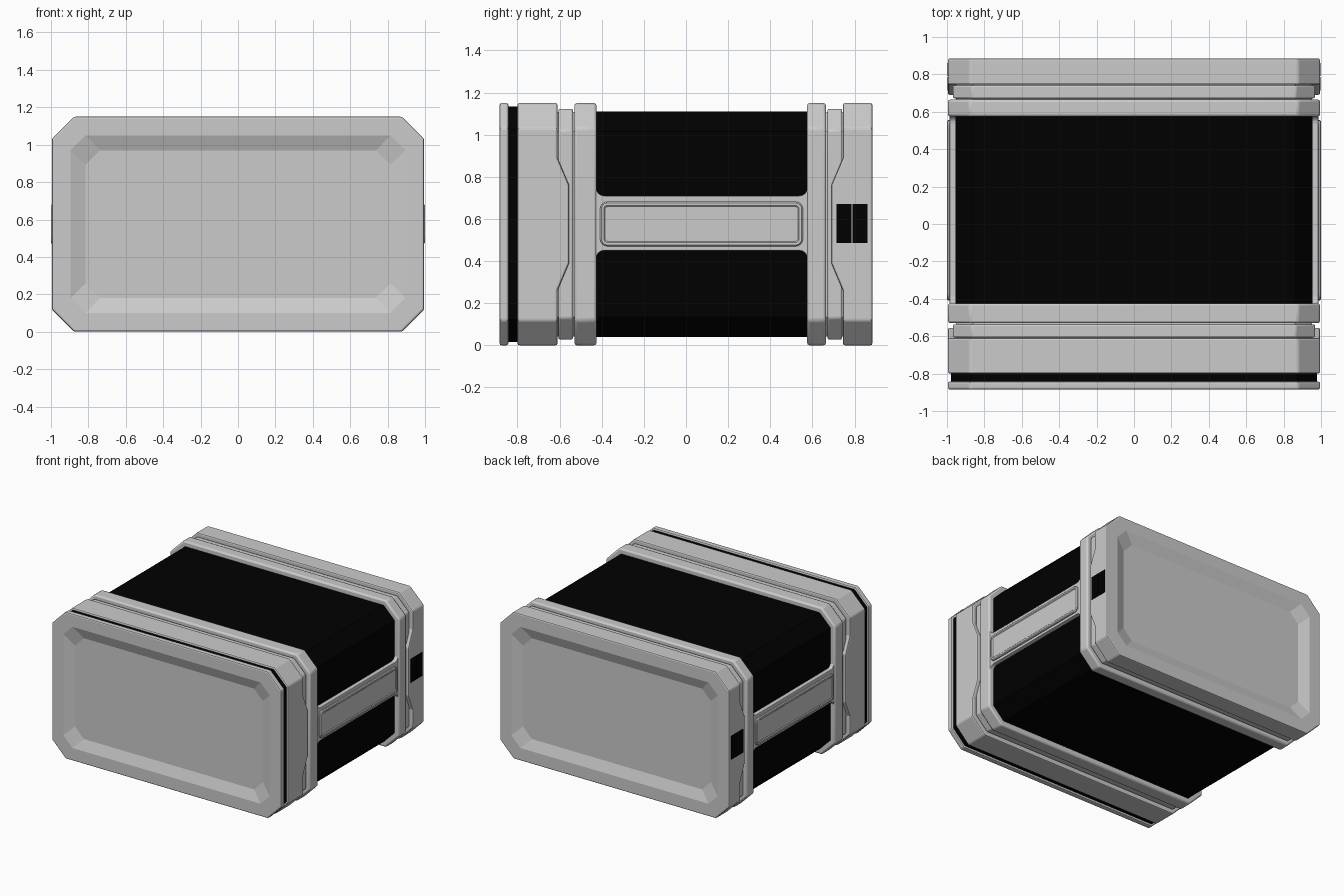
import bpy, bmesh, math

if "Cube" in bpy.data.objects:
    bpy.data.objects.remove(bpy.data.objects["Cube"])

CZ = 0.575          # middle height
HX, HZ = 0.995, 0.575  # half width and half height of the shell


def material(name, v):
    m = bpy.data.materials.new(name)
    m.diffuse_color = (v, v, v, 1)
    m.use_nodes = True
    m.node_tree.nodes["Principled BSDF"].inputs["Base Color"].default_value = m.diffuse_color
    return m


GREY = material("grey_metal", 0.6)
BLACK = material("black_plastic", 0.0)


def loft(name, loops, mat, bevel=0.0):
    """Skin a list of equal-length point loops and cap both ends."""
    bm = bmesh.new()
    rings = [[bm.verts.new(p) for p in loop] for loop in loops]
    n = len(rings[0])
    for a, b in zip(rings, rings[1:]):
        for i in range(n):
            j = (i + 1) % n
            bm.faces.new((a[i], a[j], b[j], b[i]))
    bm.faces.new(rings[0])
    bm.faces.new(rings[-1])
    bmesh.ops.recalc_face_normals(bm, faces=bm.faces)
    me = bpy.data.meshes.new(name)
    bm.to_mesh(me)
    bm.free()
    me.materials.append(mat)
    ob = bpy.data.objects.new(name, me)
    bpy.context.collection.objects.link(ob)
    if bevel:
        add_bevel(ob, bevel)
    return ob


def add_bevel(ob, width):
    b = ob.modifiers.new("edge_bevel", 'BEVEL')
    b.width = width
    b.segments = 2
    b.limit_method = 'ANGLE'
    b.angle_limit = math.radians(30)


def octagon(y, d=0.0, c=None):
    """Chamfered rectangle across the case at depth y, shrunk by d."""
    x, z = HX - d, HZ - d
    c = 0.118 - 0.586 * d if c is None else c
    q = [(x, z - c), (x - c, z), (c - x, z), (-x, z - c),
         (-x, c - z), (c - x, -z), (x - c, -z), (x, c - z)]
    return [(px, y, CZ + pz) for px, pz in q]


def band(name, y0, y1, d, mat, bevel=0.01):
    return loft(name, [octagon(y0, d), octagon(y1, d)], mat, bevel)


def side_prism(name, pts, x0, x1, mat, bevel=0.0):
    return loft(name, [[(x, y, z) for y, z in pts] for x in (x0, x1)], mat, bevel)


def rounded(y0, y1, z0, z1, r, d=0.0):
    """Rounded rectangle in the side plane, shrunk by d."""
    y0, y1, z0, z1, r = y0 + d, y1 - d, z0 + d, z1 - d, max(r - d, 0.008)
    pts = []
    for k, (cy, cz) in enumerate([(y1 - r, z1 - r), (y0 + r, z1 - r),
                                  (y0 + r, z0 + r), (y1 - r, z0 + r)]):
        for i in range(5):
            a = math.pi / 2 * (k + i / 4)
            pts.append((cy + r * math.cos(a), cz + r * math.sin(a)))
    return pts


def weld_tabs(ob, edge, tip):
    """Join a tapered tab to each side of a band, then soften the edges."""
    root = edge - (tip - edge) * 0.7
    pts = [(root, 0.26), (edge, 0.26), (tip, 0.39), (tip, 0.76), (edge, 0.89), (root, 0.89)]
    tabs = [side_prism("tab_helper", pts, s * 0.90, s * HX, GREY) for s in (-1, 1)]
    for t in tabs:
        m = ob.modifiers.new("tab", 'BOOLEAN')
        m.operation, m.solver, m.object = 'UNION', 'EXACT', t
    dg = bpy.context.evaluated_depsgraph_get()
    me = bpy.data.meshes.new_from_object(ob.evaluated_get(dg))
    ob.modifiers.clear()
    bm = bmesh.new()
    bm.from_mesh(me)
    bmesh.ops.remove_doubles(bm, verts=bm.verts, dist=1e-4)
    bmesh.ops.dissolve_limit(bm, angle_limit=0.02, verts=bm.verts, edges=bm.edges)
    bm.to_mesh(me)
    bm.free()
    ob.data = me
    for t in tabs:
        bpy.data.objects.remove(t, do_unlink=True)
    add_bevel(ob, 0.01)


def face_loops(back, front, floor):
    """Plate section ending in a shallow recessed face."""
    return [octagon(back), octagon(front), octagon(front, 0.10, 0.08),
            octagon(floor, 0.18, 0.078)]


# Front lid with recessed face, and the dark seam behind it
loft("front_lid", face_loops(-0.843, -0.885, -0.855), GREY, 0.01)
band("front_seam", -0.848, -0.79, 0.016, BLACK, 0)

# Front band with side tabs
weld_tabs(band("front_band", -0.80, -0.61, 0, GREY, 0), -0.61, -0.555)

# Rear cap with recessed face and side tabs
weld_tabs(loft("rear_cap", face_loops(0.745, 0.885, 0.855), GREY), 0.745, 0.69)

# Grooves: a low core with a rounded rib
band("front_groove_core", -0.62, -0.52, 0.042, GREY, 0)
band("front_groove_rib", -0.606, -0.537, 0.027, GREY, 0.008)
band("rear_groove_core", 0.655, 0.755, 0.042, GREY, 0)
band("rear_groove_rib", 0.672, 0.741, 0.027, GREY, 0.008)

# Rings framing the body
band("front_ring", -0.53, -0.425, 0, GREY, 0.012)
band("rear_ring", 0.575, 0.665, 0, GREY, 0.012)

# Dark body
band("body", -0.44, 0.59, 0.04, BLACK, 0)

for s, side in ((-1, "left"), (1, "right")):
    # Rail joining the rings, flared with fillets at both ends
    ya, yb, z0, z1, r = -0.435, 0.585, 0.45, 0.71, 0.04
    arc = [(r - r * math.sin(t), r - r * math.cos(t))
           for t in (math.pi / 8 * i for i in range(5))]
    pts = [(ya, z1 + r)] + [(-0.427 + u, z1 + v) for u, v in reversed(arc)]
    pts += [(0.577 - u, z1 + v) for u, v in arc] + [(yb, z1 + r), (yb, z0 - r)]
    pts += [(0.577 - u, z0 - v) for u, v in reversed(arc)]
    pts += [(-0.427 + u, z0 - v) for u, v in arc] + [(ya, z0 - r)]
    side_prism(side + "_rail", pts, s * 0.93, s * 0.986, GREY, 0.006)

    # Raised handle panel with a sunken middle
    spec = [(0.95, 0), (0.994, 0), (1.0, 0.006), (1.0, 0.018), (0.995, 0.024)]
    loft(side + "_panel", [[(s * x, y, z) for y, z in rounded(-0.408, 0.555, 0.47, 0.682, 0.035, d)]
                           for x, d in spec], GREY)

    # Twin dark plates on the rear cap
    for i, (a, b) in enumerate(((0.715, 0.785), (0.790, 0.862))):
        side_prism(f"{side}_plate_{i + 1}", [(a, 0.485), (b, 0.485), (b, 0.67), (a, 0.67)],
                   s * 0.99, s * 0.998, BLACK)

# Smooth the softened edges, leaving the shallow recess facets crisp
for ob in bpy.data.objects:
    ob.select_set(ob.name.endswith(("ring", "rib")))
bpy.context.view_layer.objects.active = bpy.data.objects["front_ring"]
bpy.ops.object.shade_smooth_by_angle(angle=math.radians(30))
